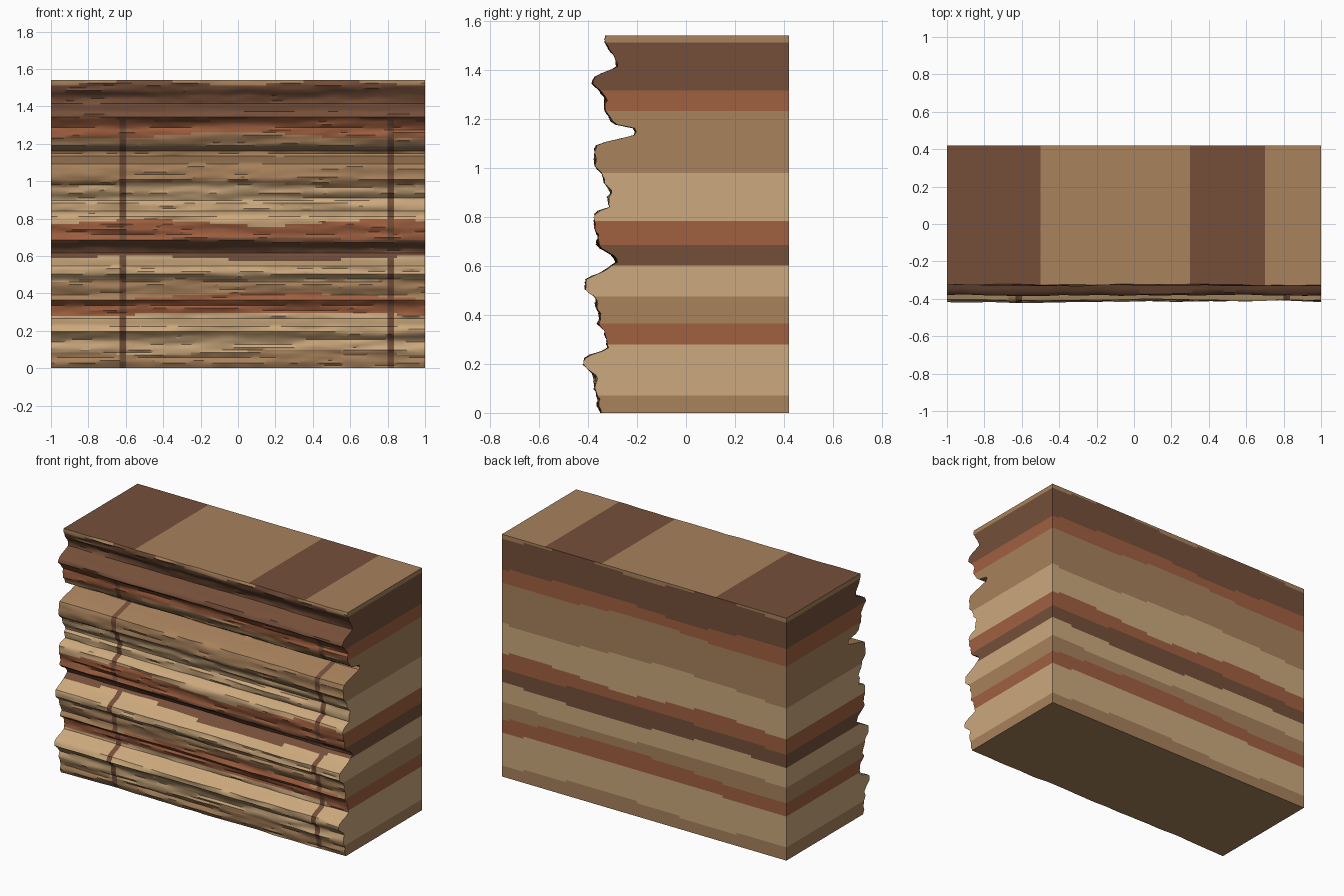
import bpy, bmesh, math
from mathutils import Vector, noise

if "Cube" in bpy.data.objects:
    bpy.data.objects.remove(bpy.data.objects["Cube"])

WIDTH, HEIGHT, BACK = 2.0, 1.54, 0.42
COLS, ROWS = 120, 110

# (height, front y) outline of the weathered face
PROFILE = [(0, -.345), (.03, -.36), (.06, -.355), (.10, -.37), (.15, -.37), (.17, -.39),
           (.20, -.415), (.23, -.41), (.26, -.32), (.29, -.32), (.34, -.33), (.36, -.36),
           (.40, -.345), (.44, -.37), (.47, -.36), (.50, -.41), (.55, -.405), (.58, -.33),
           (.62, -.28), (.65, -.31), (.68, -.36), (.72, -.355), (.75, -.37), (.82, -.37),
           (.84, -.31), (.88, -.32), (.90, -.30), (.94, -.33), (.98, -.345), (1.01, -.37),
           (1.09, -.37), (1.11, -.31), (1.13, -.21), (1.16, -.20), (1.18, -.30), (1.20, -.31),
           (1.24, -.33), (1.29, -.33), (1.31, -.345), (1.35, -.385), (1.38, -.36),
           (1.41, -.28), (1.45, -.285), (1.48, -.31), (1.52, -.33), (1.54, -.325)]

COLORS = {"brown_stone": (168, 130, 92), "pale_sandstone": (204, 169, 125),
          "red_clay": (160, 96, 64), "dark_earth": (117, 79, 57)}
MID, PALE, RED, DARK = range(4)

# (top of stratum, colour, waviness, frequency, x of the crest)
STRATA = [(.085, MID, .012, 4, .3), (.285, PALE, .015, 2, .15), (.385, RED, .02, 3, .2),
          (.47, MID, .012, 4, -.4), (.585, PALE, .015, 4, -.56), (.69, DARK, .012, 3, .1),
          (.78, RED, .018, 4.8, -.5), (.985, PALE, .018, 3.5, -.2), (1.245, MID, .015, 4, .0),
          (1.335, RED, .015, 4.6, .36), (1.528, DARK, .014, 6.3, .5), (9, MID, 0, 1, 0)]
CRACKS = [(-.6167, 1.37), (.8167, 1.33)]


def to_linear(c):
    c /= 255
    return c / 12.92 if c <= .04045 else ((c + .055) / 1.055) ** 2.4


def outline(z):
    for (z0, y0), (z1, y1) in zip(PROFILE, PROFILE[1:]):
        if z <= z1 + 1e-6:
            return y0 + (y1 - y0) * (z - z0) / (z1 - z0)
    return PROFILE[-1][1]


def front_y(x, z):
    # long thin ripples running along the strata
    ripple = .011 * noise.noise(Vector((x * 2.5, 3.3, z * 38)))
    ripple += .006 * noise.noise(Vector((x * 7, 8.1, z * 75)))
    return outline(z) + ripple


def stratum(x, z):
    step = round(x * 10) / 10
    for top, color, amp, freq, crest in STRATA:
        if z < top + amp * math.cos(freq * (step - crest)):
            return color
    return MID


def is_crack(x, z):
    return any(abs(x - cx) < .0165 and z < top for cx, top in CRACKS)


bm = bmesh.new()
xs = [-1 + WIDTH * i / COLS for i in range(COLS + 1)]
zs = [HEIGHT * j / ROWS for j in range(ROWS + 1)]
front = [[bm.verts.new((x, front_y(x, z), z)) for z in zs] for x in xs]
back = [[bm.verts.new((x, BACK, z)) for z in zs] for x in xs]


def quad(a, b, c, d, color):
    bm.faces.new((a, b, c, d)).material_index = color


# front cliff and flat back
for i in range(COLS):
    for j in range(ROWS):
        x, z = (xs[i] + xs[i + 1]) / 2, (zs[j] + zs[j + 1]) / 2
        color = stratum(x, z)
        quad(front[i][j], front[i + 1][j], front[i + 1][j + 1], front[i][j + 1],
             DARK if is_crack(x, z) else color)
        quad(back[i + 1][j], back[i][j], back[i][j + 1], back[i + 1][j + 1], color)

# cut ends
for j in range(ROWS):
    z = (zs[j] + zs[j + 1]) / 2
    quad(back[0][j], front[0][j], front[0][j + 1], back[0][j + 1], stratum(-1, z))
    quad(front[-1][j], back[-1][j], back[-1][j + 1], front[-1][j + 1], stratum(1, z))

# top with two dark patches, and underside
for i in range(COLS):
    x = (xs[i] + xs[i + 1]) / 2
    dark = x < -.5 or .3 < x < .7
    quad(front[i][-1], front[i + 1][-1], back[i + 1][-1], back[i][-1], DARK if dark else MID)
    quad(back[i][0], back[i + 1][0], front[i + 1][0], front[i][0], MID)

mesh = bpy.data.meshes.new("layered_cliff")
bm.to_mesh(mesh)
bm.free()
for name, rgb in COLORS.items():
    mat = bpy.data.materials.new(name)
    mat.diffuse_color = (*[to_linear(c) for c in rgb], 1)
    mat.use_nodes = True
    mat.node_tree.nodes["Principled BSDF"].inputs["Base Color"].default_value = mat.diffuse_color
    mesh.materials.append(mat)
cliff = bpy.data.objects.new("layered_cliff", mesh)
bpy.context.collection.objects.link(cliff)
bpy.context.view_layer.objects.active = cliff
cliff.select_set(True)
bpy.ops.object.shade_smooth_by_angle(angle=math.radians(35))
